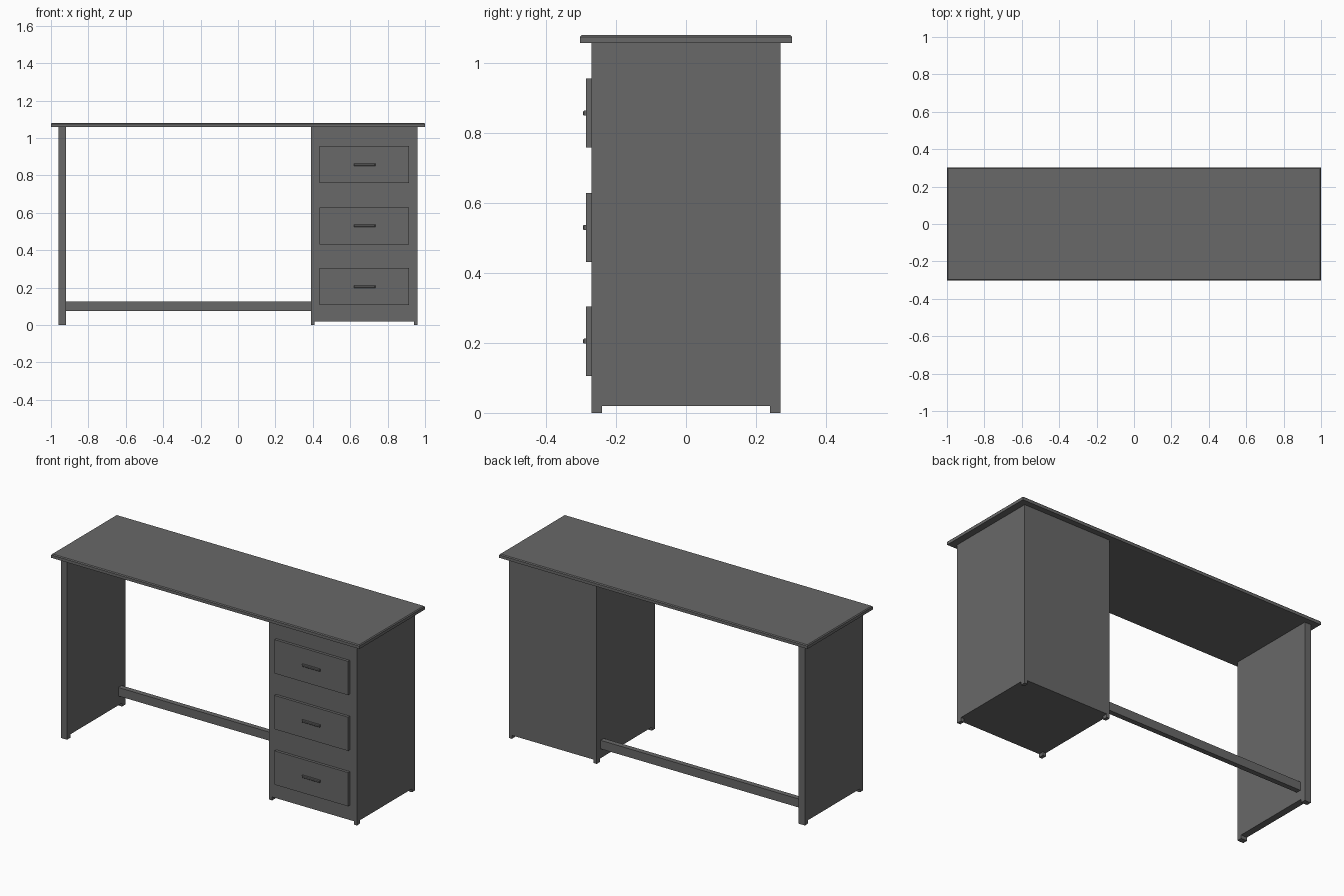
import bpy
import bmesh
from mathutils import Vector

if "Cube" in bpy.data.objects:
    bpy.data.objects.remove(bpy.data.objects["Cube"])

grey = bpy.data.materials.new("dark_grey")
grey.use_nodes = True
colour = (0.14, 0.14, 0.14, 1)
grey.diffuse_color = colour
grey.node_tree.nodes["Principled BSDF"].inputs["Base Color"].default_value = colour


def box(name, x, y, z, bevel=0, bevel_side=None):
    """Box from (min, max) ranges; optionally chamfer the edges of one face."""
    bm = bmesh.new()
    bmesh.ops.create_cube(bm, size=1)
    for v in bm.verts:
        for i, (lo, hi) in enumerate((x, y, z)):
            v.co[i] = hi if v.co[i] > 0 else lo
    if bevel:
        bm.normal_update()
        side = Vector(bevel_side)
        edges = {e for f in bm.faces if f.normal.dot(side) > 0.9 for e in f.edges}
        bmesh.ops.bevel(bm, geom=list(edges), offset=bevel, segments=1, affect='EDGES')
    mesh = bpy.data.meshes.new(name)
    bm.to_mesh(mesh)
    bm.free()
    mesh.materials.append(grey)
    obj = bpy.data.objects.new(name, mesh)
    bpy.context.collection.objects.link(obj)
    return obj


depth = (-0.27, 0.27)
body = (0.02, 1.06)
foot_y = {"front": (-0.27, -0.24), "back": (0.24, 0.27)}

# Table top with a fine chamfer around the upper edge
box("table_top", (-1, 1), (-0.303, 0.303), (1.058, 1.08), 0.005, (0, 0, 1))

# Supports and the low rear stretcher
box("side_panel", (-0.96, -0.92), depth, body)
box("drawer_cabinet", (0.39, 0.96), depth, body)
box("stretcher", (-0.92, 0.39), (0.205, 0.235), (0.075, 0.125))

# Small feet below the panel and at the cabinet corners
feet = {"panel": (-0.96, -0.92), "cabinet_inner": (0.39, 0.41), "cabinet_outer": (0.94, 0.96)}
for part, x in feet.items():
    for end, y in foot_y.items():
        box(f"{part}_{end}_foot", x, y, (0, 0.02))

# Three drawer fronts, each with a bar handle
for name, z in (("lower", 0.205), ("middle", 0.53), ("upper", 0.857)):
    box(f"{name}_drawer_front", (0.437, 0.914), (-0.286, -0.27), (z - 0.099, z + 0.099))
    box(f"{name}_drawer_handle", (0.619, 0.734), (-0.295, -0.286), (z - 0.007, z + 0.007),
        0.003, (0, -1, 0))
